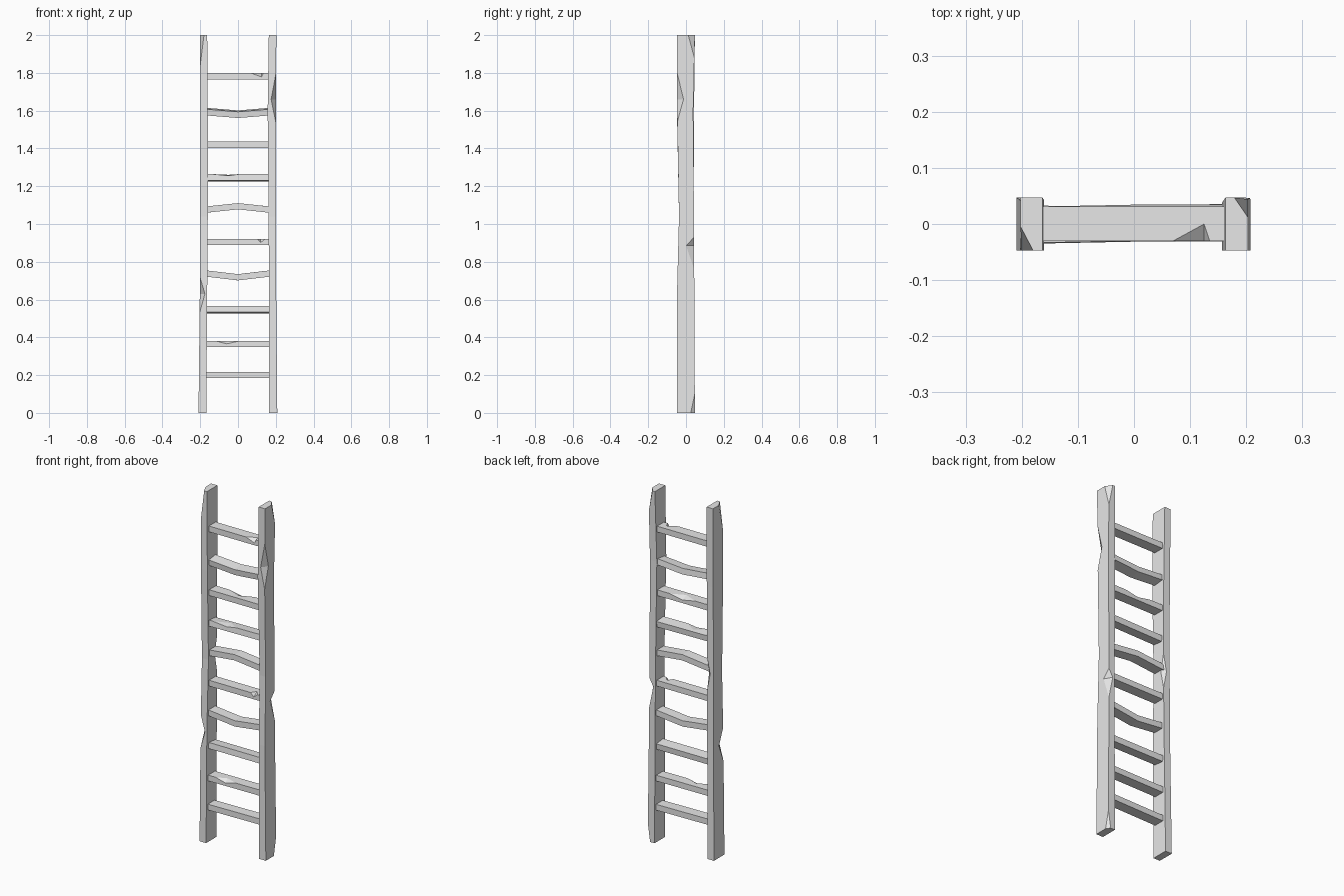
import bpy, bmesh
from mathutils import Vector

cube = bpy.data.objects.get("Cube")
if cube:
    bpy.data.objects.remove(cube, do_unlink=True)

wood = bpy.data.materials.new("grey_wood")
wood.use_nodes = True
grey = (0.8, 0.8, 0.8, 1)
wood.diffuse_color = grey
wood.node_tree.nodes["Principled BSDF"].inputs["Base Color"].default_value = grey


def bounds_at(keys, t):
    """Interpolate the section bounds between key stations."""
    for a, b in zip(keys, keys[1:]):
        if t <= b[0]:
            f = (t - a[0]) / (b[0] - a[0])
            return [p + (q - p) * f for p, q in zip(a[1:], b[1:])]
    return keys[-1][1:]


def chip_amount(chip, t):
    """Fraction of a chip's full depth at station t."""
    lo, mid, hi = chip[1:4]
    if t == mid:
        return 1
    if t <= lo or t >= hi:
        return 0
    return (t - lo) / (mid - lo) if t < mid else (hi - t) / (hi - mid)


def section(bounds, chips, t):
    """Rectangle outline with each corner cut by the chips found there."""
    u0, u1, v0, v1 = bounds
    outline = []
    for i, (u, v, su, sv) in enumerate([(u0, v0, 1, 1), (u1, v0, -1, 1),
                                        (u1, v1, -1, -1), (u0, v1, 1, -1)]):
        cu = cv = 0
        for chip in chips:
            if chip[0] == i:
                k = chip_amount(chip, t)
                cu, cv = cu + k * chip[4], cv + k * chip[5]
        pair = [(u, v + sv * cv), (u + su * cu, v)]
        outline += pair if i % 2 == 0 else pair[::-1]
    return outline


def beam(name, keys, chips, place):
    """Loft a worn timber; keys are (t, u0, u1, v0, v1),
    chips are (corner, start, deepest, end, depth u, depth v)."""
    first, last = keys[0][0], keys[-1][0]
    stations = {k[0] for k in keys}
    for chip in chips:
        stations |= {t for t in chip[1:4] if first <= t <= last}
    bm = bmesh.new()
    rings = [[bm.verts.new(place(t, u, v))
              for u, v in section(bounds_at(keys, t), chips, t)]
             for t in sorted(stations)]
    for a, b in zip(rings, rings[1:]):
        for i in range(len(a)):
            j = (i + 1) % len(a)
            bm.faces.new((a[i], a[j], b[j], b[i]))
    bm.faces.new(rings[0][::-1])
    bm.faces.new(rings[-1])
    bmesh.ops.remove_doubles(bm, verts=bm.verts, dist=1e-5)
    bmesh.ops.recalc_face_normals(bm, faces=bm.faces)
    mesh = bpy.data.meshes.new(name)
    bm.to_mesh(mesh)
    bm.free()
    mesh.materials.append(wood)
    obj = bpy.data.objects.new(name, mesh)
    bpy.context.collection.objects.link(obj)
    return obj


def upright(t, u, v):
    return Vector((u, v, t))


def crosswise(t, u, v):
    return Vector((t, u, v))


FRONT, BACK = -0.047, 0.047
# Side rails with worn corners
beam("right_rail",
     [(0, -0.209, -0.168, FRONT, BACK), (0.65, -0.202, -0.163, FRONT, 0.042),
      (1.04, -0.201, -0.16, -0.037, 0.04), (1.55, -0.2, -0.16, FRONT, 0.042),
      (2, -0.202, -0.163, FRONT, BACK)],
     [(0, 0.53, 0.63, 0.72, 0.027, 0.04),
      (0, 1.83, 2, 2.1, 0.022, 0.042),
      (2, 0.95, 1.05, 1.15, 0.02, 0.02)], upright)
beam("left_rail",
     [(0, 0.165, 0.208, FRONT, BACK), (0.65, 0.164, 0.202, FRONT, 0.044),
      (1.04, 0.162, 0.2, -0.037, 0.042), (1.6, 0.157, 0.2, FRONT, 0.038),
      (2, 0.163, 0.203, FRONT, BACK)],
     [(1, 1.54, 1.66, 1.8, 0.025, 0.034),
      (2, 0.76, 0.885, 0.93, 0.025, 0.042),
      (2, -0.1, 0, 0.1, 0.015, 0.022),
      (2, 1.88, 2, 2.1, 0.024, 0.035)], upright)

# Rungs: height, bend of the middle, roll, yaw, chips
TOP_FRONT, TOP_BACK = 3, 2
rungs = [
    (0.2, 0, 0, 0.02, []),
    (0.365, 0, 0, 0.01, [(TOP_FRONT, -0.12, -0.06, 0.01, 0.025, 0.016)]),
    (0.547, 0, -0.1, 0, []),
    (0.738, -0.02, 0, 0.02, []),
    (0.905, 0, 0, 0, [(TOP_FRONT, 0.1, 0.12, 0.145, 0.03, 0.02)]),
    (1.076, 0.018, 0, -0.01, []),
    (1.245, 0, -0.1, 0.02, [(TOP_FRONT, -0.14, -0.05, 0.01, 0.04, 0.009)]),
    (1.42, 0, 0, 0, [(TOP_BACK, -0.08, 0, 0.08, 0.035, 0.015)]),
    (1.595, -0.014, 0.12, 0.01, []),
    (1.782, 0, 0, 0, [(TOP_FRONT, 0.07, 0.125, 0.135, 0.03, 0.02)]),
]
for n, (z, bend, roll, yaw, chips) in enumerate(rungs, 1):
    keys = [(x, -0.03, 0.031, b - 0.0165, b + 0.0165)
            for x, b in ((-0.17, 0), (0, bend), (0.17, 0))]
    rung = beam(f"rung_{n}", keys, chips, crosswise)
    rung.location = (0, 0, z)
    rung.rotation_euler = (roll, 0, yaw)
